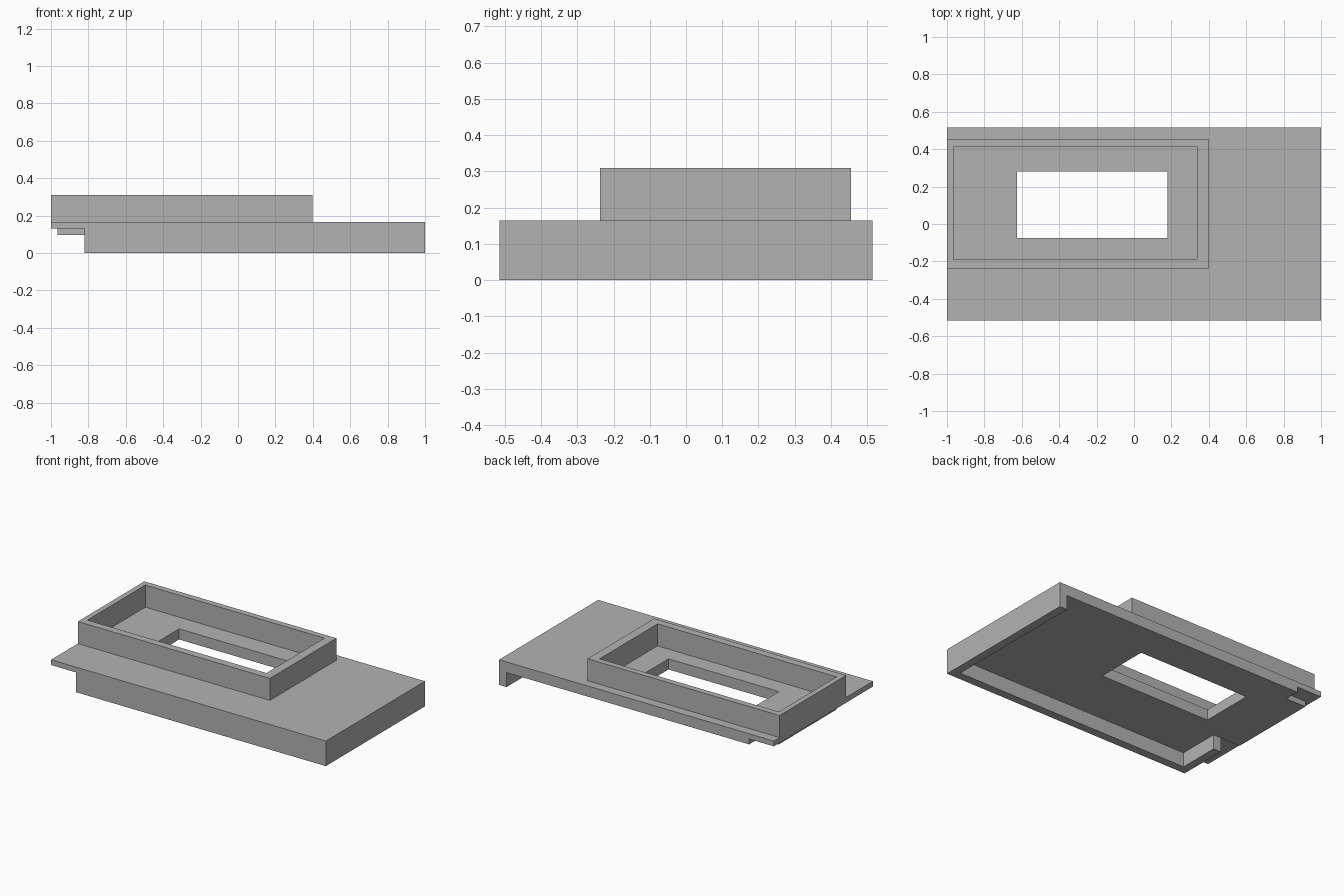
import bpy, bmesh

if "Cube" in bpy.data.objects:
    bpy.data.objects.remove(bpy.data.objects["Cube"])

grey = bpy.data.materials.new("grey_plastic")
grey.diffuse_color = (0.45, 0.45, 0.45, 1)
grey.use_nodes = True
grey.node_tree.nodes["Principled BSDF"].inputs["Base Color"].default_value = grey.diffuse_color


def solid(name, add, cut):
    """One clean solid from boxes (x0, x1, y0, y1, z0, z1): union of add, minus cut."""
    boxes = add + cut
    xs, ys, zs = [sorted({b[i] for b in boxes} | {b[i + 1] for b in boxes}) for i in (0, 2, 4)]
    cuts = (xs, ys, zs)

    def inside(cell):
        if any(c < 0 or c >= len(a) - 1 for c, a in zip(cell, cuts)):
            return False
        p = [(a[c] + a[c + 1]) / 2 for c, a in zip(cell, cuts)]
        hit = lambda b: all(b[2 * i] < p[i] < b[2 * i + 1] for i in range(3))
        return any(map(hit, add)) and not any(map(hit, cut))

    bm = bmesh.new()
    for i in range(len(xs) - 1):
        for j in range(len(ys) - 1):
            for k in range(len(zs) - 1):
                cell = (i, j, k)
                if not inside(cell):
                    continue
                # Skin only the cell sides that touch empty space
                for axis in range(3):
                    u, v = (axis + 1) % 3, (axis + 2) % 3
                    for side in (0, 1):
                        near = list(cell)
                        near[axis] += 2 * side - 1
                        if inside(near):
                            continue
                        loop = []
                        for du, dv in ((0, 0), (1, 0), (1, 1), (0, 1)):
                            c = list(cell)
                            c[axis] += side
                            c[u] += du
                            c[v] += dv
                            loop.append(bm.verts.new([cuts[a][c[a]] for a in range(3)]))
                        bm.faces.new(loop if side else loop[::-1])
    bmesh.ops.remove_doubles(bm, verts=bm.verts[:], dist=1e-5)
    mesh = bpy.data.meshes.new(name)
    bm.to_mesh(mesh)
    bm.free()
    mesh.materials.append(grey)
    obj = bpy.data.objects.new(name, mesh)
    bpy.context.collection.objects.link(obj)
    return obj


W, D = 1.0, 0.515            # half length and half depth
TOP, MID, LOW = 0.165, 0.13, 0.095
T = 0.055                    # skirt thickness
STEP = -0.82                 # where the skirt stops at the left

# Cover plate with underside panel, skirt walls and a window cut through
solid("cover_plate", [
    (-W, W, -D, D, MID, TOP),                 # top plate
    (STEP, W, -D, D, LOW, TOP),               # underside panel
    (-0.965, STEP, -0.185, 0.415, LOW, TOP),  # tongue under the left lip
    (STEP, W, -D, -D + T, 0, TOP),            # front skirt
    (W - T, W, -D, D, 0, TOP),                # right skirt
    (STEP, STEP + T, -D, -0.185, 0, TOP),     # short left skirt
], [(-0.625, 0.18, -0.075, 0.28, 0, TOP)])    # window

# Raised rim around the window
solid("raised_frame",
      [(-W, 0.398, -0.237, 0.455, TOP, 0.31)],
      [(-0.965, 0.338, -0.187, 0.415, TOP, 0.31)])
